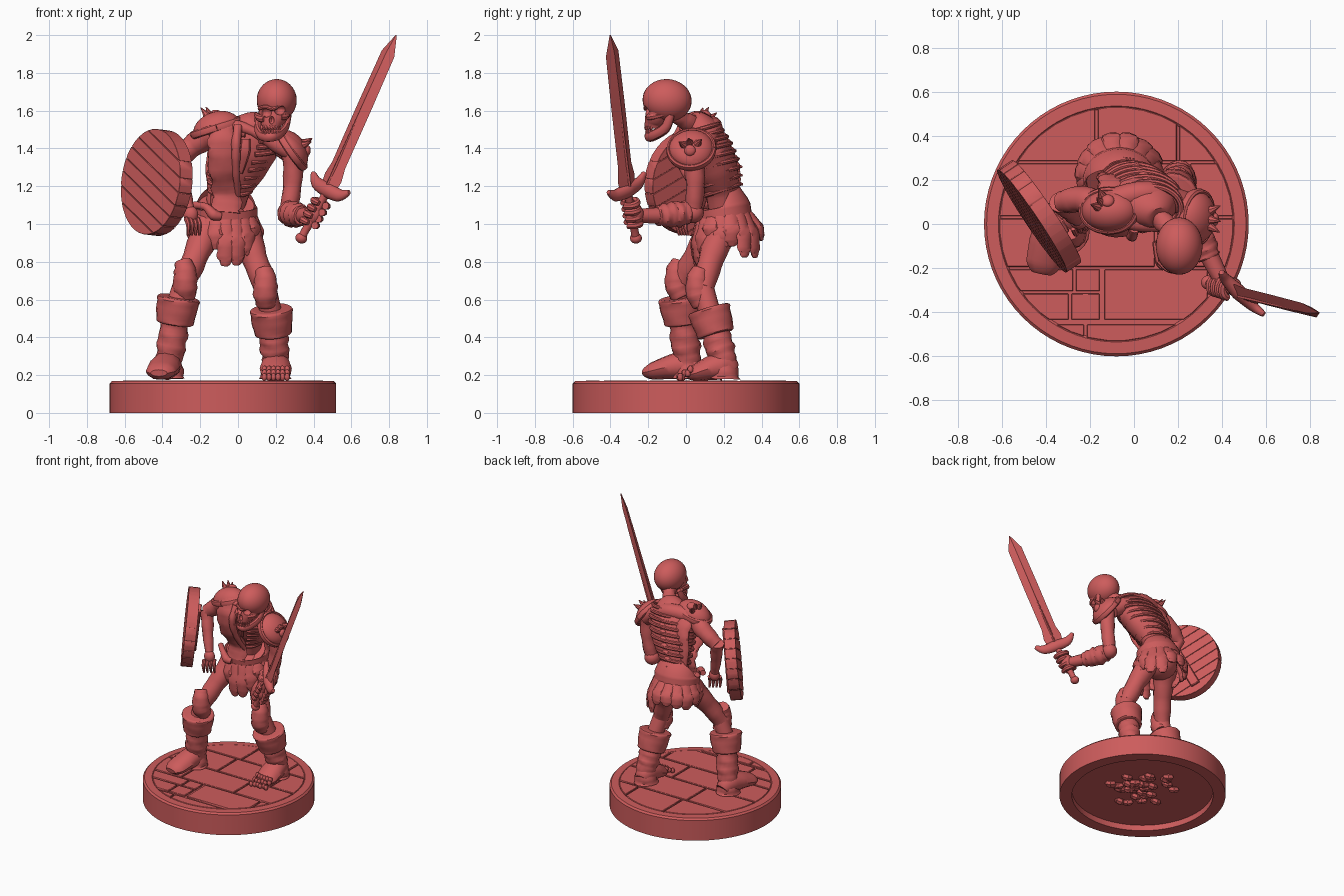
import bpy, bmesh, math, random
from mathutils import Vector, Matrix

if "Cube" in bpy.data.objects:
    bpy.data.objects.remove(bpy.data.objects["Cube"])
random.seed(4)
V = Vector
clay = bpy.data.materials.new("red_clay")
clay.diffuse_color = (.61, .107, .107, 1)
clay.use_nodes = True
clay.node_tree.nodes["Principled BSDF"].inputs["Base Color"].default_value = clay.diffuse_color

def finish(name, bm):
    bmesh.ops.recalc_face_normals(bm, faces=bm.faces[:])
    me = bpy.data.meshes.new(name)
    bm.to_mesh(me); bm.free()
    me.materials.append(clay)
    ob = bpy.data.objects.new(name, me)
    bpy.context.collection.objects.link(ob)
    return ob

def loft(name, pts, rads, ref=(0, 1, 0), n=12, steps=5, wob=0.0):
    """Skin elliptical rings along a smooth path; radii are numbers or (along ref, across)."""
    P, ref = [V(p) for p in pts], V(ref)
    if not isinstance(rads, list): rads = [rads] * len(P)
    R = [r if isinstance(r, tuple) else (r, r) for r in rads]
    path = []
    for i in range(len(P) - 1):
        a, b, c, d = P[max(i - 1, 0)], P[i], P[i + 1], P[min(i + 2, len(P) - 1)]
        for k in range(steps + (i == len(P) - 2)):
            t = k / steps
            p = 0.5 * (2*b + (c - a)*t + (2*a - 5*b + 4*c - d)*t*t + (3*b - a - 3*c + d)*t**3)
            path.append((p, [R[i][j]*(1 - t) + R[i + 1][j]*t for j in (0, 1)]))
    bm, rings = bmesh.new(), []
    for i, (p, r) in enumerate(path):
        t = (path[min(i + 1, len(path) - 1)][0] - path[max(i - 1, 0)][0]).normalized()
        u = (ref - t * ref.dot(t)).normalized()
        v = t.cross(u)
        ring = []
        for k in range(n):
            a = 2 * math.pi * k / n
            w = 1 + wob * math.sin(3*a + i*1.3) + wob * math.sin(i*1.9)
            ring.append(bm.verts.new(p + w * (u*r[0]*math.cos(a) + v*r[1]*math.sin(a))))
        rings.append(ring)
    for A, B in zip(rings, rings[1:]):
        for k in range(n):
            bm.faces.new((A[k], A[(k + 1) % n], B[(k + 1) % n], B[k]))
    bm.faces.new(rings[0]); bm.faces.new(rings[-1])
    return finish(name, bm)

def blob(name, c, r, axis=(0, 0, 1), seg=18):
    bm = bmesh.new()
    M = Matrix.Translation(c) @ V(axis).to_track_quat('Z', 'Y').to_matrix().to_4x4() @ Matrix.Diagonal((*r, 1))
    bmesh.ops.create_uvsphere(bm, u_segments=seg, v_segments=seg * 2 // 3, radius=1, matrix=M)
    return finish(name, bm)

def slabs(name, rects, R, z0, z1, M, bevel):
    """Rectangles trimmed to a circle and thickened: paving and shield planks."""
    bm = bmesh.new()
    for x0, x1, y0, y1 in rects:
        bm.faces.new([bm.verts.new((x, y, 0)) for x, y in ((x0, y0), (x1, y0), (x1, y1), (x0, y1))])
    for k in range(40):
        d = V((math.cos(k*math.pi/20), math.sin(k*math.pi/20), 0))
        bmesh.ops.bisect_plane(bm, geom=bm.verts[:] + bm.edges[:] + bm.faces[:], plane_co=d*R, plane_no=d, clear_outer=True)
    bmesh.ops.solidify(bm, geom=bm.faces[:], thickness=z1 - z0)
    low = min(v.co.z for v in bm.verts)
    bmesh.ops.translate(bm, verts=bm.verts[:], vec=(0, 0, z0 - low))
    bmesh.ops.bevel(bm, geom=bm.edges[:], offset=bevel, segments=1, affect='EDGES', clamp_overlap=True)
    bm.transform(M)
    return finish(name, bm)

def cut(ob, cutters):
    for c in cutters:
        m = ob.modifiers.new("cut", 'BOOLEAN')
        m.operation, m.object, m.solver = 'DIFFERENCE', c, 'EXACT'
        c.hide_render = True; c.hide_set(True)

# Round base: lathed rim with a recess below, paving on top, rubble underneath
bm = bmesh.new()
prof = [(0, .045), (.51, .045), (.51, 0), (.6, 0), (.6, .155), (.588, .168), (.535, .17), (.525, .16), (0, .16)]
vs = [bm.verts.new((x, 0, z)) for x, z in prof]
es = [bm.edges.new(e) for e in zip(vs, vs[1:])]
bmesh.ops.spin(bm, geom=vs + es, cent=(0, 0, 0), axis=(0, 0, 1), angle=2*math.pi, steps=72)
bmesh.ops.remove_doubles(bm, verts=bm.verts[:], dist=1e-4)
bm.transform(Matrix.Translation((-.08, 0, 0)))
finish("base", bm)
rows = [(-.55, -.45, [-.7, -.22, .6]), (-.44, -.31, [-.7, -.29, -.15]), (-.31, -.2, [-.7, -.27, -.15]),
        (-.44, -.2, [-.14, .34, .6]), (-.2, .03, [-.7, -.35, .1, .6]), (.03, .28, [-.7, -.2, .25, .6]),
        (.28, .55, [-.7, -.17, .2, .6])]
g = .006
rects = [(a + g + .08, b - g + .08, y0 + g, y1 - g) for y0, y1, xs in rows for a, b in zip(xs, xs[1:])]
slabs("paving", rects, .53, .14, .172, Matrix.Translation((-.08, 0, 0)), .008)
for i in range(34):
    a, r = random.uniform(0, 6.3), random.uniform(.02, .26)
    blob("rubble_below", (-.03 + r*math.cos(a), .03 + r*math.sin(a), .04), (.045, .035, .028), (random.random(), 1, 1), 6)

# Legs and boots: hip, knee, boot top, ankle, heel, toe
legs = [("left", (-.15, .17, 1.0), (-.28, -.02, .70), (-.32, -.03, .575), (-.365, .01, .27), (-.36, .07, .215), (-.41, -.18, .22)),
        ("right", (.03, .2, .98), (.145, .09, .66), (.178, .13, .515), (.2, .2, .27), (.2, .25, .215), (.2, .05, .21))]
for s, hip, knee, top, ank, heel, toe in legs:
    hip, knee, top, ank, heel, toe = map(V, (hip, knee, top, ank, heel, toe))
    loft(s + "_thigh", [hip, hip.lerp(knee, .5) + V((0, -.01, 0)), knee], [.09, .068, .06], wob=.03)
    loft(s + "_knee", [knee + V((-.01, -.01, .1)), knee + V((0, -.028, .045)), knee + V((0, -.025, -.03)), knee + V((.005, 0, -.09))],
         [.045, .06, .066, .05], wob=.03)
    loft(s + "_shin", [knee, top], .058)
    loft(s + "_boot_shaft", [top, top.lerp(ank, .35), top.lerp(ank, .7), ank, ank - V((0, 0, .09))], [.085, .074, .078, .068, .085], wob=.045, n=16)
    ax = (top - ank).normalized()
    loft(s + "_boot_cuff", [top - ax*.105, top - ax*.09, top + ax*.025, top + ax*.037], [.085, .1, .115, .09], n=20, wob=.015)
    fwd = (toe - heel).normalized()
    loft(s + "_foot", [heel, heel.lerp(toe, .25) + V((0, 0, .035)), heel.lerp(toe, .6) + V((0, 0, .025)), toe, toe + fwd*.045 - V((0, 0, .01))],
         [(.045, .05), (.08, .075), (.065, .085), (.045, .08), (.018, .045)], ref=(0, 0, 1))
for i in range(18):
    blob("toe_bone", (.14 + .024*(i % 6), .03 - .03*(i // 6) + random.uniform(-.01, .01), .19 + .02*(2 - i // 6)), (.016, .022, .016), (0, 1, 0), 8)

# Belt, pelvis and ragged skirt
blob("pelvis", (-.065, .2, 1.0), (.14, .125, .11))
loft("belt", [(-.065, .205, 1.03), (-.065, .203, 1.037), (-.065, .195, 1.088), (-.065, .193, 1.095)],
     [(.15, .13), (.167, .147), (.167, .147), (.15, .13)], ref=(1, 0, 0), n=32)
loft("belt_knot", [(-.23, .12, 1.1), (-.17, .06, 1.09), (-.13, .045, 1.05), (-.09, .05, 1.04)], [.02, .02, .03, .02])
for i in range(17):
    a = 2*math.pi*i/17 - math.pi/2
    d = V((math.cos(a), math.sin(a), 0))
    b = V((-.065 + .15*d.x, .2 + .13*d.y, 1.04 + .02*d.y))
    end = .81 + random.uniform(-.03, .08) + .03*d.y + .07*min(1, abs(d.x)) * (d.y < .3)
    out = .015 + .06*max(0, d.y)
    m = b.lerp(V((b.x, b.y, end)), .5) + d*(out*.6 + .015)
    tip = V((b.x, b.y, end)) + d*out + V((random.uniform(-.015, .015), 0, 0))
    loft("skirt_strip", [b, m, tip.lerp(m, .35), tip], [(.018, .04), (.022, .05), (.018, .042), (.008, .016)], ref=d, n=8, steps=4, wob=.06)

# Torso core, ribs and spine
sec = [((-.06, .2, 1.07), .085, .08), ((-.04, .19, 1.18), .105, .09), ((0, .155, 1.30), .15, .12),
       ((.04, .105, 1.41), .175, .125), ((.08, .07, 1.50), .13, .1), ((.11, .03, 1.56), .05, .05)]
def along(f):
    k = min(int(f), 4); t = f - k
    mix = lambda j: sec[k][j]*(1 - t) + sec[k + 1][j]*t
    return V(sec[k][0]).lerp(V(sec[k + 1][0]), t), mix(1), mix(2)
loft("torso", [s[0] for s in sec], [(s[1], s[2]) for s in sec], ref=(1, 0, 0), n=24, steps=6)
for i in range(9):
    c, rx, ry = along(1 + i*3/8)
    arc = [math.radians(-72 + 27*j) for j in range(13)]
    loft("rib", [c + V(((rx + .004)*math.cos(a), ry*math.sin(a), .03*math.sin(a))) for a in arc], .013, ref=(0, 0, 1), n=8, steps=3)
for i in range(13):
    c, rx, ry = along(i*4.6/12)
    p = c + V((0, ry - .012, .02))
    blob("vertebra", p, (.03, .026, .018), (0, .25, 1), 10)
    loft("vertebra_spur", [p, p + V((0, .035, -.008))], [.014, .005], ref=(0, 0, 1), n=6, steps=1)
loft("sternum", [(.04, -.025, 1.45), (.035, -.02, 1.38), (.01, .03, 1.27)], [(.015, .025), (.018, .03), (.01, .015)], n=8)
loft("front_drape", [(-.09, -.005, 1.52), (-.08, -.03, 1.43), (-.075, .005, 1.3), (-.06, .08, 1.17), (-.065, .065, 1.06)],
     [(.03, .06), (.03, .08), (.035, .08), (.03, .075), (.02, .08)], wob=.06)
loft("drape_fold", [(-.0, -.02, 1.52), (-.01, -.055, 1.42), (-.01, -.01, 1.28), (-.0, .08, 1.15)], [.022, .025, .02, .015], wob=.06)
loft("back_drape", [(-.09, .1, 1.53), (-.09, .18, 1.43), (-.12, .21, 1.3), (-.13, .22, 1.1)], [(.03, .07), (.03, .07), (.025, .05), (.02, .03)], wob=.06)
loft("collar", [(-.13, .06, 1.5), (-.03, .01, 1.52), (.08, -.01, 1.49), (.2, .01, 1.42), (.29, .03, 1.38)], [.05, .035, .025, .04, .05], ref=(0, 0, 1))
loft("shoulder_back", [(-.12, .1, 1.5), (.06, .14, 1.51), (.27, .08, 1.38)], .055, ref=(0, 0, 1))
loft("neck", [(.09, .06, 1.52), (.15, -.01, 1.55), (.19, -.07, 1.6)], [.05, .045, .05], ref=(1, 0, 0), wob=.05)

# Skull with cut eye sockets and nose, jaw and teeth
cran = blob("cranium", (.205, -.1, 1.655), (.106, .13, .112), (0, .1, 1), 32)
face = loft("face", [(.2, -.14, 1.64), (.187, -.155, 1.575), (.177, -.165, 1.535), (.174, -.165, 1.51)],
            [(.085, .06), (.08, .06), (.058, .055), (.05, .05)], ref=(1, 0, 0), n=24)
sockets = [blob("socket_cutter", p, r) for p, r in (((.147, -.217, 1.59), (.031, .04, .026)),
           ((.222, -.217, 1.603), (.031, .04, .026)), ((.178, -.225, 1.55), (.014, .03, .022)))]
cut(cran, sockets); cut(face, sockets)
loft("brow", [(.112, -.17, 1.612), (.148, -.205, 1.62), (.185, -.214, 1.61), (.225, -.207, 1.632), (.272, -.17, 1.635)], .011, ref=(0, 0, 1), n=8)
for x, z, sx in ((.12, 1.56, -1), (.245, 1.57, 1)):
    loft("cheekbone", [(x - sx*.02, -.2, z - .005), (x + sx*.005, -.17, z), (x + sx*.025, -.08, z + .02)], [.016, .02, .012], ref=(0, 0, 1), n=8)
loft("jaw", [(.268, -.08, 1.58), (.25, -.11, 1.51), (.215, -.17, 1.472), (.172, -.2, 1.46), (.125, -.17, 1.467), (.105, -.11, 1.505), (.115, -.08, 1.57)],
     [(.02, .016)] + [(.026, .019)]*5 + [(.02, .016)], ref=(.05, -.35, .9), n=10)
for i in range(8):
    a = math.radians(-155 + i*130/7)
    for z, r in ((1.511, .052), (1.488, .047)):
        blob("tooth", (.173 + r*math.cos(a), -.162 + r*math.sin(a), z), (.009, .008, .015), seg=6)

# Spiked pauldrons
def pauldron(name, c, nrm, r, spikes, boss):
    M = Matrix.Translation(c) @ V(nrm).to_track_quat('Z', 'Y').to_matrix().to_4x4()
    bm = bmesh.new()
    bmesh.ops.create_uvsphere(bm, u_segments=28, v_segments=16, radius=1)
    bmesh.ops.bisect_plane(bm, geom=bm.verts[:] + bm.edges[:] + bm.faces[:], plane_co=(0, 0, 0), plane_no=(0, 0, -1), clear_outer=True)
    bm.transform(M @ Matrix.Diagonal((*r, 1)))
    bmesh.ops.solidify(bm, geom=bm.faces[:], thickness=.015)
    finish(name, bm)
    loft(name + "_trim", [M @ V((r[0]*math.cos(a*math.pi/8), r[1]*math.sin(a*math.pi/8), .01)) for a in range(17)], (.022, .014), ref=nrm, n=8, steps=3)
    inv = M.inverted().to_3x3()
    def on(d):  # surface point of the dome in a world direction
        l = inv @ V(d)
        return M @ (l / math.sqrt(sum((l[i]/r[i])**2 for i in range(3))))
    blob(name + "_boss", on(boss), (.03, .03, .018), boss)
    for d in spikes:
        b = M.translation.lerp(on(d), .95)
        loft(name + "_spike", [b, b + V(d).normalized()*.055], [.022, .002], ref=(.3, .9, .1), n=8, steps=1)
pauldron("left_pauldron", (-.11, .06, 1.5), (-.3, .0, .95), (.095, .13, .095), [(-.6, .2, .8), (-.4, .8, .7), (-.5, .5, 1)], (-.1, .5, .9))
pauldron("right_pauldron", (.275, .03, 1.39), (.8, -.1, .55), (.12, .118, .085), [(1, -.6, .4), (1, -.15, .55), (.9, .4, .45)], (1, -.1, 0))

# Arms
loft("left_upper_arm", [(-.13, .07, 1.48), (-.23, .11, 1.42), (-.33, .1, 1.34)], [.07, .062, .05], wob=.04)
loft("left_forearm", [(-.335, .1, 1.35), (-.3, .06, 1.22), (-.26, .02, 1.08)], [.05, .04, .03], wob=.04)
blob("left_palm", (-.25, .01, 1.05), (.04, .035, .045))
for i in range(4):
    p = V((-.275 + .02*i, -.02 + .014*i, 1.03))
    loft("left_finger", [p, p + V((.012, -.025, -.035)), p + V((.01, -.015, -.09))], [.013, .013, .007], ref=(1, .5, 0), n=8)
loft("right_upper_arm", [(.29, .04, 1.38), (.29, .05, 1.22), (.265, .04, 1.07)], [.06, .05, .045], wob=.04)
blob("right_elbow", (.262, .035, 1.06), (.055, .06, .055))
loft("right_forearm", [(.262, .03, 1.06), (.33, -.12, 1.045), (.4, -.26, 1.045)], [.05, .045, .035], ref=(0, 0, 1))
loft("right_bracer", [(.265, .01, 1.06), (.29, -.05, 1.052), (.32, -.11, 1.047), (.34, -.155, 1.045)], [.06, .07, .062, .05], ref=(0, 0, 1), wob=.05)

# Sword: pommel, grip, curved guard and diamond-section blade
G, T, PM = V((.475, -.31, 1.18)), V((.838, -.402, 2.0)), V((.335, -.265, .925))
w = V((.66, -.66, -.36)).normalized()
d = (T - G).normalized()
loft("blade", [G, G.lerp(T, .08), G.lerp(T, .16), G.lerp(T, .55), G.lerp(T, .88), T],
     [(.055, .024), (.066, .024), (.052, .022), (.053, .02), (.05, .018), (.004, .003)], ref=w, n=4, steps=1)
loft("blade_ridge", [G, G.lerp(T, .75)], [(.014, .028), (.006, .02)], ref=w, n=8, steps=1)
loft("guard", [G - w*.145 + d*.045, G - w*.09 + d*.005, G, G + w*.09 + d*.005, G + w*.145 + d*.045],
     [(.012, .012), (.034, .025), (.042, .036), (.034, .025), (.012, .012)], ref=d)
loft("grip", [PM, G], .022, ref=w, steps=12, wob=.05)
blob("pommel", PM, (.032, .032, .028), d)
nn = d.cross(w)
blob("right_palm", V((.405, -.27, 1.05)), (.048, .045, .06), d)
for i in range(4):
    c = PM.lerp(G, .32 + .135*i)
    loft("right_finger", [c + w*.04*math.cos(a) + nn*.04*math.sin(a) for a in [j*.75 for j in range(8)]], [.02, .018, .021, .018, .021, .018, .02, .014], ref=d, n=8, steps=3)

# Shield: diagonal planks on a backing disc, brace and arm strap behind
n = V((-.82, -.55, .1)).normalized()
u = V((.55, -.82, 0)).normalized()
v = n.cross(u)
M = Matrix.Translation((-.43, .035, 1.22)) @ Matrix((u, v, n)).transposed().to_4x4()
spin = M @ Matrix.Rotation(math.radians(-27), 4, 'Z')
slabs("shield_planks", [(-.5, .5, -.285 + .0713*i + .002, -.285 + .0713*(i + 1) - .002) for i in range(8)], .28, -.04, .04, spin, .006)
slabs("shield_core", [(-.5, .5, -.5, .5)], .27, -.034, .034, M, .004)
slabs("shield_brace", [(-.035, .035, -.23, .23)], .26, -.06, -.03, spin, .006)

# Smooth shading with crisp edges
obs = [o for o in bpy.context.scene.objects if not o.hide_render]
for o in obs: o.select_set(True)
bpy.context.view_layer.objects.active = obs[0]
bpy.ops.object.shade_smooth_by_angle(angle=math.radians(38))
